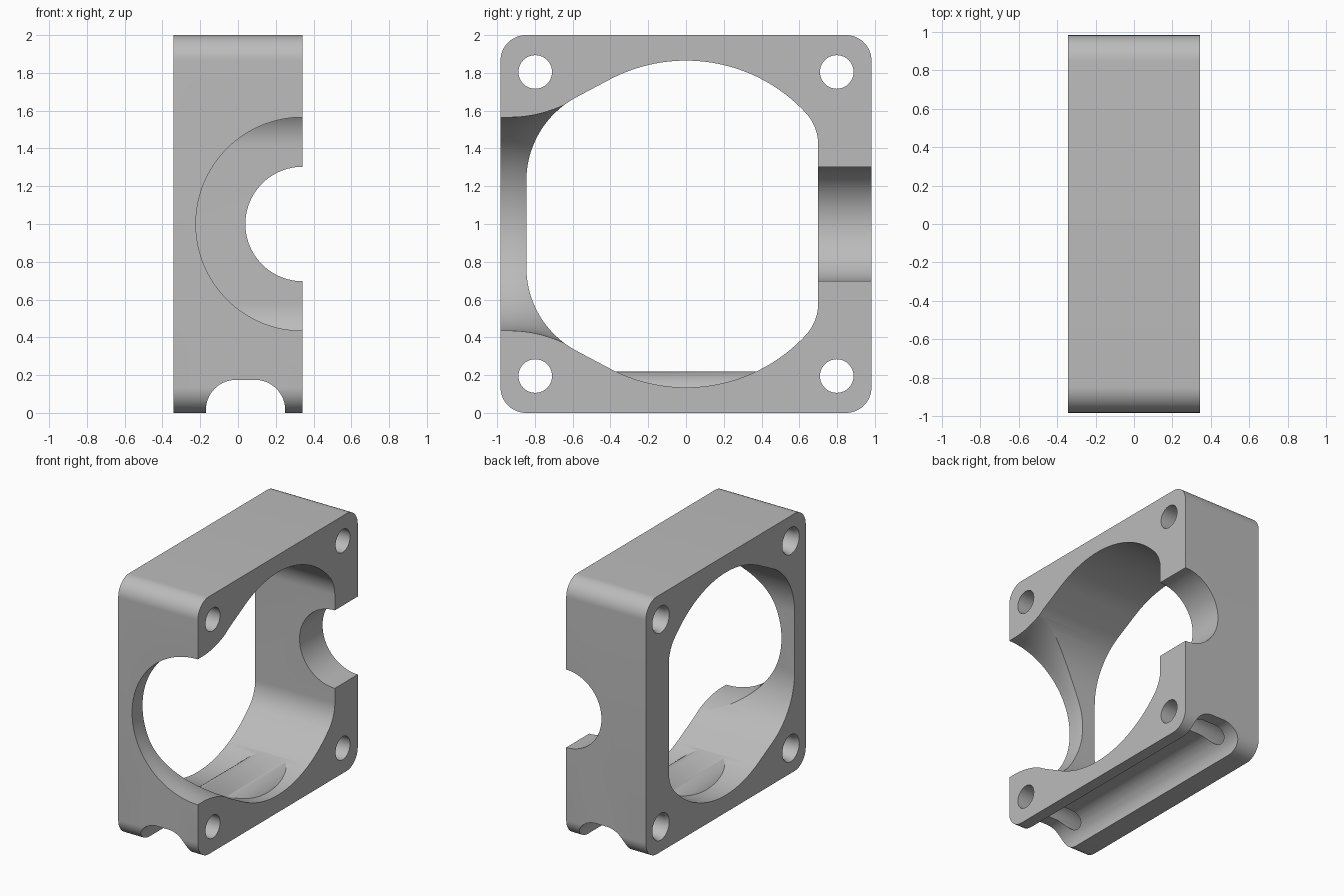
import bpy, bmesh, math
from mathutils import Vector

if "Cube" in bpy.data.objects:
    bpy.data.objects.remove(bpy.data.objects["Cube"], do_unlink=True)

HALF_X, HALF_Y, HEIGHT, MID = 0.342, 0.982, 2.0, 1.0

grey = bpy.data.materials.new("plain grey")
grey.use_nodes = True
grey.diffuse_color = (0.5, 0.5, 0.5, 1)
grey.node_tree.nodes["Principled BSDF"].inputs["Base Color"].default_value = (0.5, 0.5, 0.5, 1)


def arc(cu, cv, r, a0, a1, n=16):
    """Points of an arc, angles in degrees."""
    return [(cu + r * math.cos(math.radians(a0 + (a1 - a0) * i / n)),
             cv + r * math.sin(math.radians(a0 + (a1 - a0) * i / n))) for i in range(n + 1)]


def make(name, bm):
    bmesh.ops.remove_doubles(bm, verts=bm.verts, dist=1e-5)
    bmesh.ops.recalc_face_normals(bm, faces=bm.faces)
    mesh = bpy.data.meshes.new(name)
    bm.to_mesh(mesh)
    bm.free()
    mesh.materials.append(grey)
    ob = bpy.data.objects.new(name, mesh)
    bpy.context.collection.objects.link(ob)
    return ob


def prism(name, pts, axis, lo, hi):
    """Extrude a profile along x (points are y, z) or y (points are x, z)."""
    bm = bmesh.new()
    place = (lambda u, v: (lo, u, v)) if axis == "x" else (lambda u, v: (u, lo, v))
    face = bm.faces.new([bm.verts.new(place(u, v)) for u, v in pts])
    ext = bmesh.ops.extrude_face_region(bm, geom=[face])
    step = Vector((hi - lo, 0, 0)) if axis == "x" else Vector((0, hi - lo, 0))
    bmesh.ops.translate(bm, vec=step, verts=[g for g in ext["geom"] if isinstance(g, bmesh.types.BMVert)])
    return make(name, bm)


def lathe(name, profile, direction, centre, n=96):
    """Solid of revolution from (distance along direction, radius) pairs."""
    bm = bmesh.new()
    turn = Vector((0, 0, 1)).rotation_difference(Vector(direction))
    rings = [[bm.verts.new(Vector(centre) + turn @ Vector((r * math.cos(math.tau * i / n),
                                                          r * math.sin(math.tau * i / n), d)))
              for i in range(n)] for d, r in profile]
    for a, b in zip(rings, rings[1:]):
        for i in range(n):
            j = (i + 1) % n
            bm.faces.new((a[i], a[j], b[j], b[i]))
    bm.faces.new(rings[0])
    bm.faces.new(rings[-1])
    return make(name, bm)


def combine(target, tool, operation="DIFFERENCE"):
    mod = target.modifiers.new("combine", "BOOLEAN")
    mod.operation, mod.solver, mod.object = operation, "EXACT", tool
    bpy.context.view_layer.objects.active = target
    bpy.ops.object.modifier_apply(modifier=mod.name)
    bpy.data.objects.remove(tool, do_unlink=True)


def arch(half, top, r, bottom):
    """Round-shouldered arch profile, centred over the cable channel."""
    c = 0.04
    return ([(c - half, bottom), (c + half, bottom)]
            + arc(c + half - r, top - r, r, 0, 90) + arc(c - half + r, top - r, r, 90, 180))


# Rounded block
R = 0.135
corners = [(1, HEIGHT - R, 0), (-1, HEIGHT - R, 90), (-1, R, 180), (1, R, 270)]
outline = [p for s, z, a in corners for p in arc(s * (HALF_Y - R), z, R, a, a + 90)]
housing = prism("housing", outline, "x", -HALF_X, HALF_X)

# Main bore: circle with a filleted flat at the back and a wide flat at the front
back_turn = math.degrees(math.atan2(0.419, 0.45))
upper = (arc(0.45, 0.419, 0.25, 0, back_turn, 12)
         + arc(0, 0, 0.865, back_turn, 118, 40)
         + arc(-0.345, 0.23, 0.5, 118, 180, 24))
bore = [(y, MID + z) for y, z in upper] + [(y, MID - z) for y, z in reversed(upper)]
combine(housing, prism("bore_cutter", bore, "x", -0.5, 0.5))

# Cable channel under the block, with its raised cover inside the bore
combine(housing, prism("channel_cover", arch(0.255, 0.22, 0.2, 0.06), "y", -0.5, 0.5), "UNION")
combine(housing, prism("channel_cutter", arch(0.21, 0.175, 0.16, -0.1), "y", -1.2, 1.2))

# Flared front port and plain back port, both open on the +x side
flare = [(-1.2, 0.565)]
for i in range(13):
    t = i / 12
    flare.append((-0.93 + 0.285 * t, 0.565 + 0.065 * t * t))
combine(housing, lathe("front_port_cutter", flare, (0, 1, 0), (HALF_X, 0, MID), 128))
combine(housing, lathe("back_port_cutter", [(0.5, 0.303), (1.2, 0.303)], (0, 1, 0), (HALF_X, 0, MID)))

# Corner bolt holes, slightly countersunk on the -x side
for y in (-0.798, 0.798):
    for z in (0.195, 1.805):
        hole = [(-0.4, 0.104), (-HALF_X, 0.104), (-HALF_X + 0.03, 0.089), (0.4, 0.089)]
        combine(housing, lathe("bolt_hole_cutter", hole, (1, 0, 0), (0, y, z), 40))

# Smooth curves, sharp edges
bpy.ops.object.select_all(action="DESELECT")
housing.select_set(True)
bpy.context.view_layer.objects.active = housing
bpy.ops.object.shade_smooth_by_angle(angle=math.radians(30))
